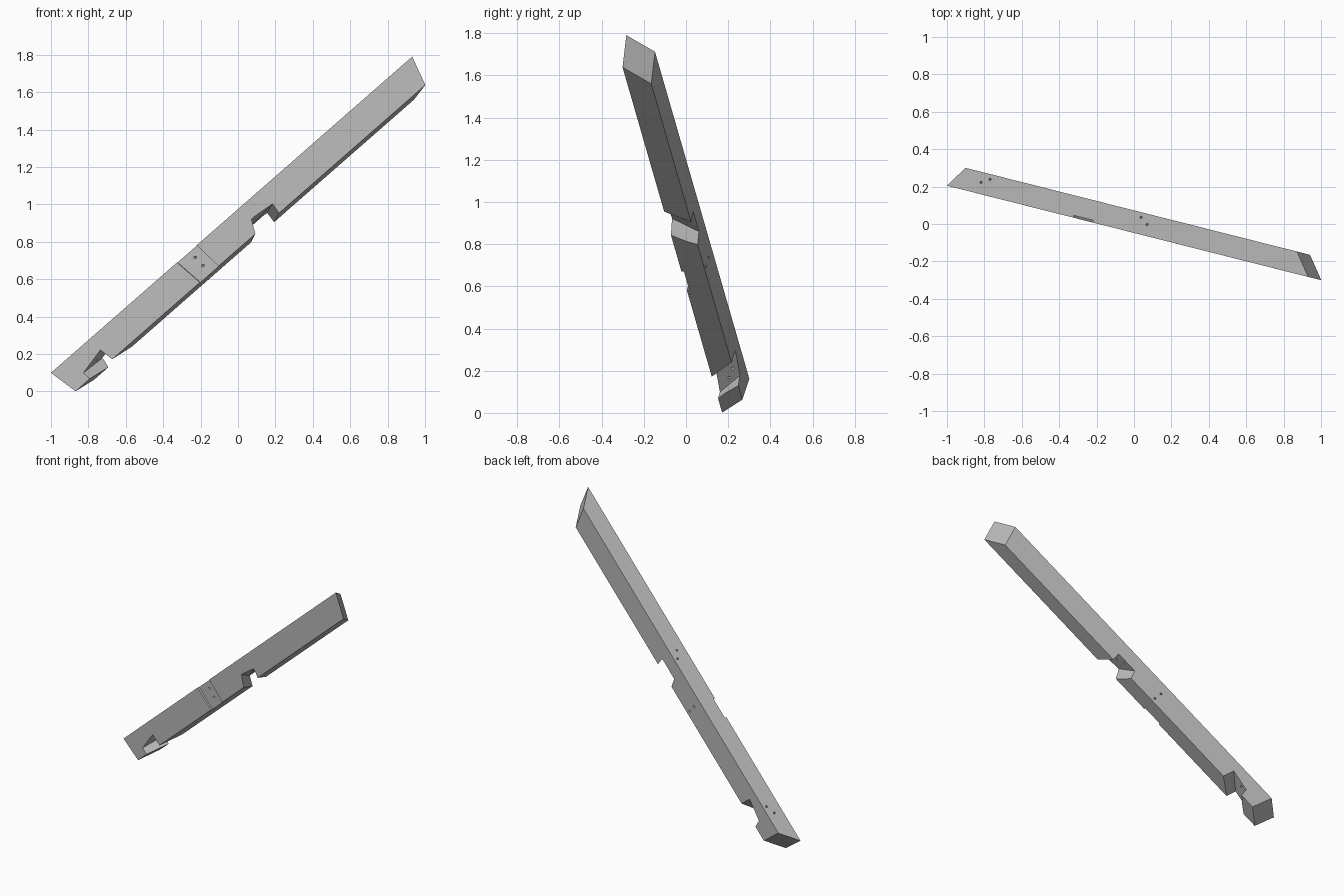
import bpy, bmesh
from mathutils import Vector, Matrix

cube = bpy.data.objects.get("Cube")
if cube:
    bpy.data.objects.remove(cube, do_unlink=True)

# Beam frame: s along the beam, t across it to the back, u up through its depth
ALONG = Vector((0.739, -0.1866, 0.647)).normalized()
ACROSS = Vector((0.245, 0.9696, 0)).normalized()
UP = ALONG.cross(ACROSS).normalized()
FRAME = Matrix((ALONG, ACROSS, UP)).transposed()
FRONT, BACK, BOTTOM, TOP = -0.0465, 0.0705, 0.573, 0.736

timber = bpy.data.materials.new("grey timber")
timber.use_nodes = True
GREY = (0.5, 0.5, 0.5, 1)
timber.diffuse_color = GREY
timber.node_tree.nodes["Principled BSDF"].inputs["Base Color"].default_value = GREY


def loft(name, first, second):
    """Solid between two matching outlines of (s, t, u) points."""
    bm = bmesh.new()
    a = [bm.verts.new(FRAME @ Vector(p)) for p in first]
    b = [bm.verts.new(FRAME @ Vector(p)) for p in second]
    bm.faces.new(a)
    bm.faces.new(b)
    for i in range(len(a)):
        j = (i + 1) % len(a)
        bm.faces.new((a[i], a[j], b[j], b[i]))
    bmesh.ops.recalc_face_normals(bm, faces=bm.faces)
    mesh = bpy.data.meshes.new(name)
    bm.to_mesh(mesh)
    bm.free()
    mesh.materials.append(timber)
    obj = bpy.data.objects.new(name, mesh)
    bpy.context.collection.objects.link(obj)
    return obj


def notch(name, front, back):
    """Open seat cut; outlines of (s, u) run bottom, apex, apex, bottom."""
    def section(k):
        pts = [Vector(f).lerp(Vector(b), k) for f, b in zip(front, back)]
        pts[0] += pts[0] - pts[1]
        pts[3] += pts[3] - pts[2]
        t = FRONT + (BACK - FRONT) * k
        return [(p.x, t, p.y) for p in pts]
    return loft(name, section(-0.25), section(1.25))


def drill(name, start, end, radius=0.007):
    """Thin round cutter reaching from start to end, in beam coordinates."""
    a, b = FRAME @ Vector(start), FRAME @ Vector(end)
    axis = b - a
    bm = bmesh.new()
    turn = axis.to_track_quat('Z', 'Y').to_matrix().to_4x4()
    bmesh.ops.create_cone(bm, cap_ends=True, segments=12, radius1=radius, radius2=radius,
                          depth=axis.length, matrix=Matrix.Translation((a + b) / 2) @ turn)
    mesh = bpy.data.meshes.new(name)
    bm.to_mesh(mesh)
    bm.free()
    mesh.materials.append(timber)
    obj = bpy.data.objects.new(name, mesh)
    bpy.context.collection.objects.link(obj)
    return obj


# Rafter body with oblique end cuts
corners = [(FRONT, TOP), (BACK, TOP), (BACK, BOTTOM), (FRONT, BOTTOM)]
foot = [(s, t, u) for s, (t, u) in zip((-0.713, -0.618, -0.578, -0.673), corners)]
head = [(s, t, u) for s, (t, u) in zip((1.90, 1.779, 1.736, 1.857), corners)]
rafter = loft("rafter", foot, head)

cutters = []
# Seat cut near the foot
cutters.append(notch("foot_notch",
                     [(-0.573, BOTTOM), (-0.577, 0.62), (-0.426, 0.653), (-0.409, BOTTOM)],
                     [(-0.478, BOTTOM), (-0.47, 0.632), (-0.325, 0.664), (-0.305, BOTTOM)]))
# Seat cut near the middle
cutters.append(notch("middle_notch",
                     [(0.63, BOTTOM), (0.662, 0.647), (0.803, 0.634), (0.799, BOTTOM)],
                     [(0.562, BOTTOM), (0.578, 0.637), (0.727, 0.635), (0.724, BOTTOM)]))
# Shallow housing across the front face
housing = [(0.196, TOP + 0.02), (0.229, BOTTOM - 0.02), (0.363, BOTTOM - 0.02), (0.339, TOP + 0.02)]
cutters.append(loft("housing", [(s, FRONT - 0.05, u) for s, u in housing],
                    [(s, FRONT + 0.012, u) for s, u in housing]))
# Peg holes from the top face into both notches
for s, t in ((-0.487, 0.015), (-0.431, 0.042), (0.661, 0.043), (0.714, 0.014)):
    cutters.append(drill("top_hole", (s, t, TOP + 0.02), (s, t, 0.6)))
# Peg holes through the housing to the back face
for s, u in ((0.282, 0.697), (0.286, 0.636)):
    cutters.append(drill("side_hole", (s - 0.0188, FRONT - 0.03, u + 0.0083),
                         (s + 0.0938, BACK + 0.03, u - 0.0413)))

# Cut the joints, then drop the cutters
for cutter in cutters:
    cutter.hide_render = True
    mod = rafter.modifiers.new(cutter.name, 'BOOLEAN')
    mod.operation = 'DIFFERENCE'
    mod.solver = 'EXACT'
    mod.object = cutter
bpy.context.view_layer.update()
graph = bpy.context.evaluated_depsgraph_get()
cut_mesh = bpy.data.meshes.new_from_object(rafter.evaluated_get(graph))
rafter.modifiers.clear()
rafter.data = cut_mesh
rafter.data.materials.clear()
rafter.data.materials.append(timber)
for face in rafter.data.polygons:
    face.material_index = 0
for cutter in cutters:
    bpy.data.objects.remove(cutter, do_unlink=True)
